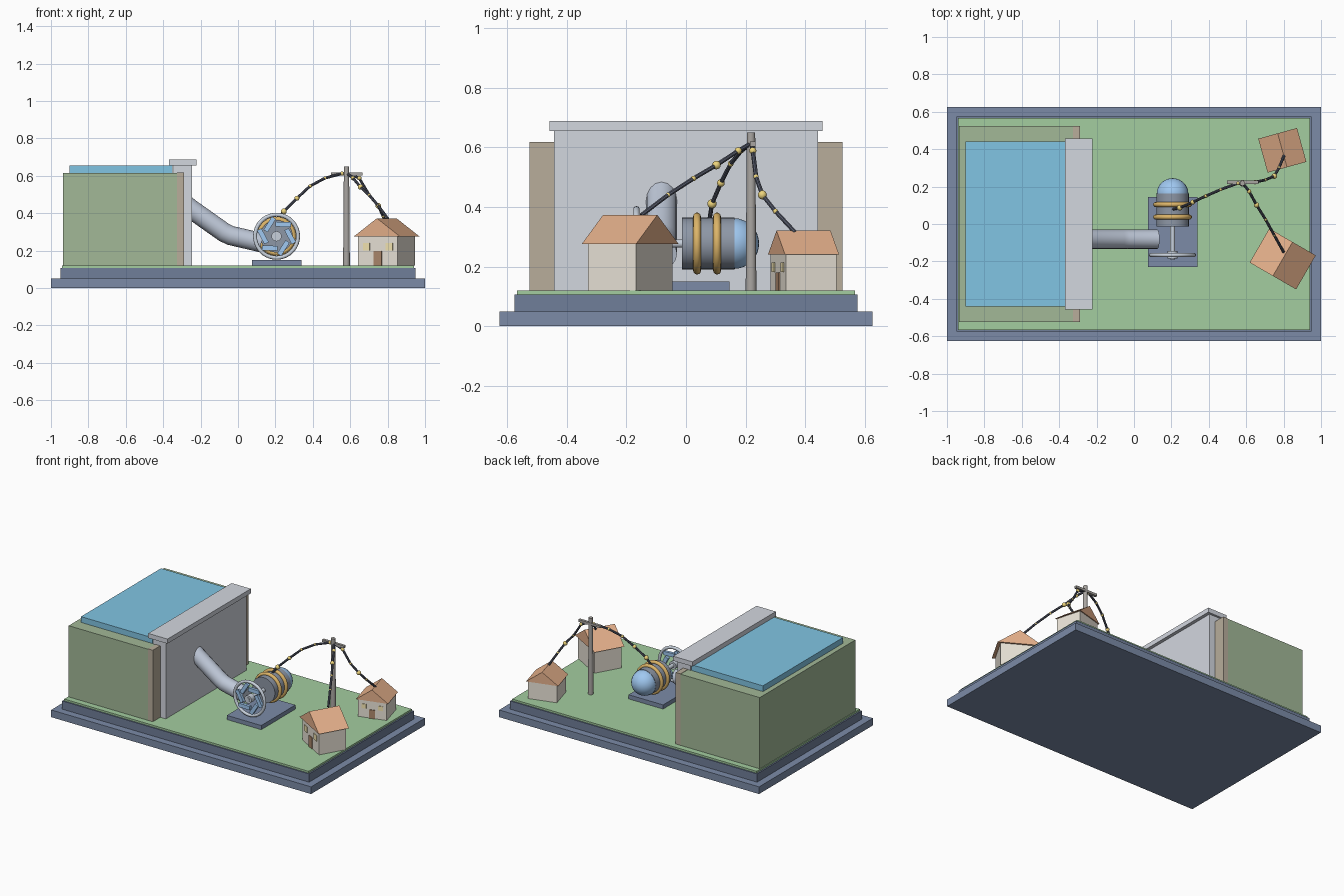
import bpy, bmesh, math
from math import radians, cos, sin
from mathutils import Vector, Matrix

if "Cube" in bpy.data.objects:
    bpy.data.objects.remove(bpy.data.objects["Cube"])

mats = {}
COL = dict(navy=(.2, .26, .39), navy_dark=(.16, .21, .32), grass=(.37, .61, .35), hill=(.36, .48, .31),
           cliff=(.48, .42, .33), concrete=(.65, .68, .74), water=(.22, .56, .77), pipe=(.52, .58, .69),
           steel=(.58, .64, .72), blue=(.35, .58, .88), body=(.27, .31, .38), copper=(.72, .46, .14),
           wood=(.4, .38, .36), wire=(.09, .1, .14), gold=(.85, .66, .2), wall=(.83, .78, .69),
           roof=(.79, .44, .26), door=(.42, .25, .15), window=(.92, .8, .45))


def finish(o, name, col, smooth=False):
    o.name = name
    if col not in mats:
        mats[col] = bpy.data.materials.new(col)
        mats[col].diffuse_color = (*COL[col], 1)
    o.data.materials.append(mats[col])
    if smooth:
        bpy.ops.object.select_all(action='DESELECT')
        o.select_set(True)
        bpy.context.view_layer.objects.active = o
        bpy.ops.object.shade_smooth_by_angle(angle=radians(40))
    return o


def box(name, col, x0, x1, y0, y1, z0, z1, M=None):
    me = bpy.data.meshes.new(name)
    bm = bmesh.new()
    bmesh.ops.create_cube(bm, size=1)
    bmesh.ops.scale(bm, vec=(x1 - x0, y1 - y0, z1 - z0), verts=bm.verts)
    bmesh.ops.translate(bm, vec=((x0 + x1) / 2, (y0 + y1) / 2, (z0 + z1) / 2), verts=bm.verts)
    bm.to_mesh(me)
    bm.free()
    o = bpy.data.objects.new(name, me)
    bpy.context.collection.objects.link(o)
    if M:
        o.matrix_world = M
    return finish(o, name, col)


def cyl_y(name, col, r, x, y0, y1, z, n=32):
    bpy.ops.mesh.primitive_cylinder_add(vertices=n, radius=r, depth=y1 - y0,
                                        location=(x, (y0 + y1) / 2, z), rotation=(radians(90), 0, 0))
    return finish(bpy.context.object, name, col, True)


def ring_y(name, col, R, r, x, y, z):
    bpy.ops.mesh.primitive_torus_add(major_radius=R, minor_radius=r, major_segments=40, minor_segments=12,
                                     location=(x, y, z), rotation=(radians(90), 0, 0))
    return finish(bpy.context.object, name, col, True)


def tube(name, col, pts, r, res=4):
    cu = bpy.data.curves.new(name, 'CURVE')
    cu.dimensions = '3D'
    cu.bevel_depth = r
    cu.bevel_resolution = res
    cu.use_fill_caps = True
    sp = cu.splines.new('POLY')
    sp.points.add(len(pts) - 1)
    for p, c in zip(sp.points, pts):
        p.co = (*c, 1)
    o = bpy.data.objects.new(name, cu)
    bpy.context.collection.objects.link(o)
    bpy.ops.object.select_all(action='DESELECT')
    o.select_set(True)
    bpy.context.view_layer.objects.active = o
    bpy.ops.object.convert(target='MESH')
    return finish(bpy.context.object, name, col, True)


# stepped base and lawn
box("base_lower", 'navy', -1, 1, -.625, .625, 0, .05)
box("base_upper", 'navy_dark', -.95, .95, -.575, .575, .05, .107)
box("lawn", 'grass', -.94, .94, -.567, .567, .107, .12)

# reservoir banks, water and dam
box("bank_back", 'hill', -.935, -.88, -.525, .525, .12, .615)
for s, side in ((-1, "front"), (1, "rear")):
    ys = sorted((s * .43, s * .525))
    box("bank_" + side, 'hill', -.935, -.325, *ys, .12, .615)
    box("cliff_" + side, 'cliff', -.325, -.288, *ys, .12, .617)
box("water", 'water', -.9, -.35, -.44, .44, .13, .655)
box("dam_wall", 'concrete', -.345, -.245, -.443, .443, .12, .66)
box("dam_cap", 'concrete', -.37, -.222, -.458, .458, .655, .687)

# penstock pipe
tube("penstock", 'pipe', [(-.3, -.082, .46), (-.245, -.082, .418), (-.075, -.082, .298), (-.04, -.082, .281),
                          (.125, -.082, .243)], .052, 6)

# generator on its pad
gx, gz = .206, .277
box("generator_pad", 'navy', .075, .34, -.23, .145, .12, .149)
cyl_y("generator_body", 'body', .087, gx, -.013, .162, gz)
for y in (.037, .104):
    ring_y("copper_coil", 'copper', .091, .013, gx, y, gz)
bpy.ops.mesh.primitive_uv_sphere_add(segments=32, ring_count=16, radius=.085, location=(gx, .16, gz))
finish(bpy.context.object, "generator_dome", 'blue', True)

# turbine wheel and shaft
cyl_y("shaft", 'steel', .014, gx, -.19, 0, gz, 20)
cyl_y("wheel_hub", 'steel', .027, gx, -.185, -.145, gz, 24)
ring_y("wheel_rim", 'steel', .115, .0105, gx, -.166, gz)
for i in range(6):
    M = (Matrix.Translation((gx, -.166, gz)) @ Matrix.Rotation(radians(60 * i), 4, 'Y')
         @ Matrix.Translation((.073, 0, 0)) @ Matrix.Rotation(radians(62), 4, 'Y'))
    box("wheel_blade", 'blue', -.042, .042, -.01, .01, -.013, .013, M)

# power pole
bpy.ops.mesh.primitive_cone_add(vertices=16, radius1=.018, radius2=.014, depth=.53, location=(.58, .218, .385))
finish(bpy.context.object, "pole", 'wood', True)
box("crossarm", 'wood', .497, .665, .215, .233, .603, .619)

# wires with glowing beads
wires = [
    [(.21, .08, .365), (.245, .087, .41), (.315, .117, .48), (.385, .15, .545), (.465, .185, .588), (.556, .218, .612),
     (.58, .22, .614)],
    [(.58, .22, .614), (.615, .175, .588), (.655, .102, .54), (.703, .025, .495), (.75, -.06, .44), (.8, -.15, .372)],
    [(.58, .22, .614), (.648, .224, .588), (.7, .235, .5), (.75, .256, .44), (.775, .3, .385), (.802, .365, .315)],
]
beads = [(.0155, .013, .01, .009, .011), (.012, .0145, .009, .008), (.012, .009, .015, .009)]
for k, (pts, rs) in enumerate(zip(wires, beads)):
    tube("wire_%d" % k, 'wire', pts, .0075, 2)
    for p, r in zip(pts[1:], rs):
        bpy.ops.mesh.primitive_uv_sphere_add(segments=16, ring_count=8, radius=r, location=p)
        finish(bpy.context.object, "bead", 'gold', True)


# houses: walls, gable roof, door and windows
def house(tag, x, y, ang, w, d, rw, rd, ze, zr):
    M = Matrix.Translation((x, y, .12)) @ Matrix.Rotation(radians(ang), 4, 'Z')
    ze -= .12
    zr -= .12
    box(tag + "_walls", 'wall', -w / 2, w / 2, -d / 2, d / 2, 0, ze + .001, M)
    bm = bmesh.new()
    tri = [bm.verts.new(p) for p in ((-rw / 2, -rd / 2, ze), (rw / 2, -rd / 2, ze), (0, -rd / 2, zr))]
    f = bm.faces.new(tri)
    ex = bmesh.ops.extrude_face_region(bm, geom=[f], use_keep_orig=True)
    bmesh.ops.translate(bm, vec=(0, rd, 0), verts=[v for v in ex['geom'] if isinstance(v, bmesh.types.BMVert)])
    bmesh.ops.recalc_face_normals(bm, faces=bm.faces)
    me = bpy.data.meshes.new(tag + "_roof")
    bm.to_mesh(me)
    bm.free()
    o = bpy.data.objects.new(tag + "_roof", me)
    bpy.context.collection.objects.link(o)
    o.matrix_world = M
    finish(o, tag + "_roof", 'roof')
    box(tag + "_door", 'door', -w * .1, w * .1, -d / 2 - .005, 0, 0, ze * .5, M)
    for s in (-1, 1):
        box(tag + "_window", 'window', s * w * .29 - w * .085, s * w * .29 + w * .085, -d / 2 - .004, 0,
            ze * .52, ze * .78, M)


house("near_house", .795, -.187, -30, .244, .187, .287, .21, .275, .373)
house("far_house", .793, .394, 15.5, .193, .175, .215, .188, .24, .32)

for m in bpy.data.materials:
    if m.users and not m.is_grease_pencil:
        m.use_nodes = True
        m.node_tree.nodes["Principled BSDF"].inputs["Base Color"].default_value = m.diffuse_color
